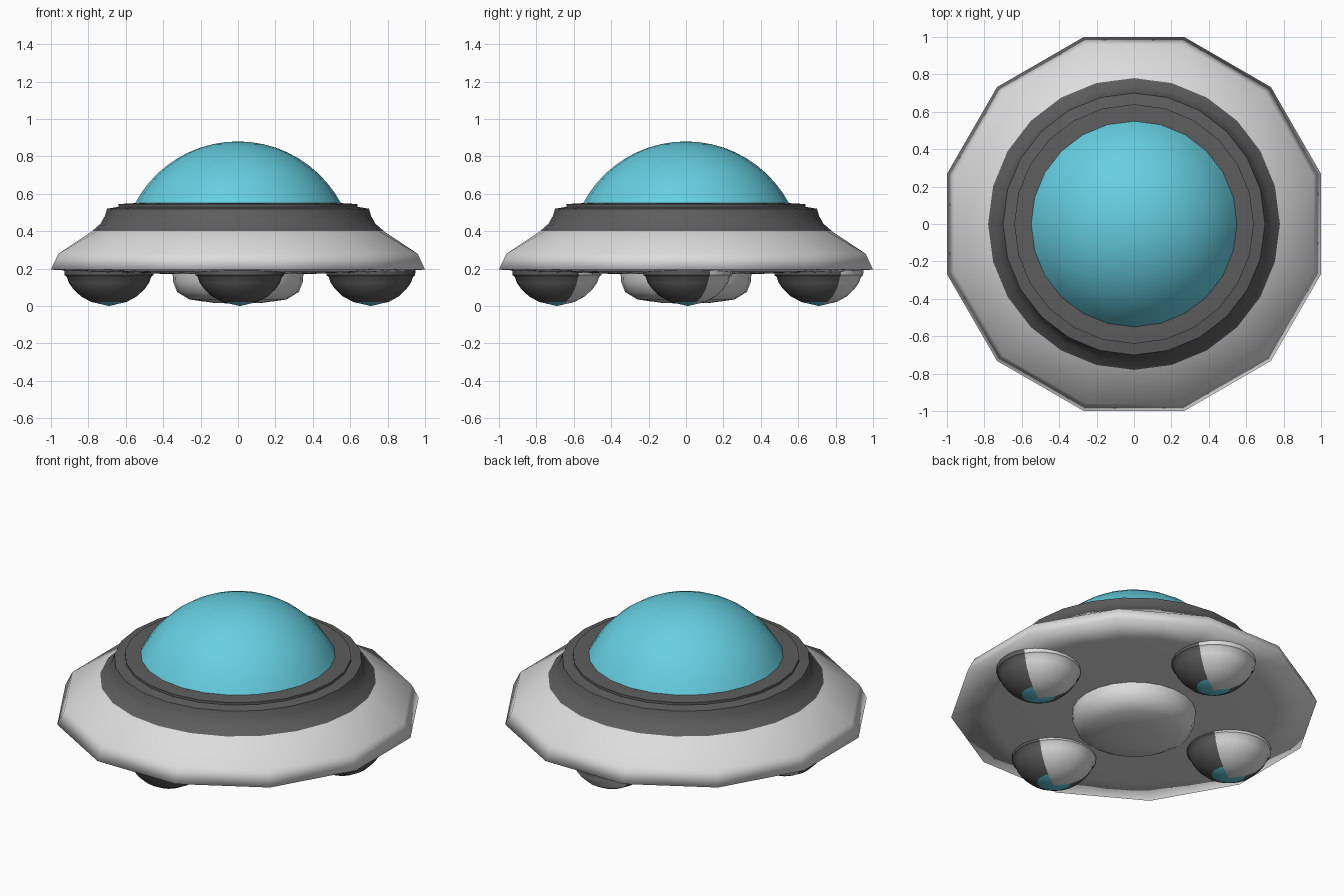
import bpy
import math

if "Cube" in bpy.data.objects:
    bpy.data.objects.remove(bpy.data.objects["Cube"])

SEG = 24
STEP = 2 * math.pi / SEG


def material(name, rgb):
    m = bpy.data.materials.new(name)
    m.diffuse_color = (*rgb, 1)
    m.use_nodes = True
    m.node_tree.nodes["Principled BSDF"].inputs["Base Color"].default_value = m.diffuse_color
    return m


light = material("light grey", (0.72, 0.72, 0.72))
dark = material("dark grey", (0.11, 0.11, 0.11))
cyan = material("cyan glass", (0.13, 0.62, 0.75))


def lathe(name, profile, mats, angle=40, loc=(0, 0, 0), twelve=(), rule=None):
    """Revolve (r, z) points listed from top to bottom; rings in `twelve` become 12-gons."""
    verts, rings, faces = [], [], []
    for i, (r, z) in enumerate(profile):
        if r == 0:
            rings.append([len(verts)] * SEG)
            verts.append((0, 0, z))
            continue
        rings.append(list(range(len(verts), len(verts) + SEG)))
        for k in range(SEG):
            rr = r * math.cos(STEP) if i in twelve and k % 2 == 0 else r
            verts.append((rr * math.cos(k * STEP), rr * math.sin(k * STEP), z))
    for a, b in zip(rings, rings[1:]):
        for k in range(SEG):
            n = (k + 1) % SEG
            faces.append(list(dict.fromkeys((a[k], b[k], b[n], a[n]))))
    me = bpy.data.meshes.new(name)
    me.from_pydata(verts, [], faces)
    me.update()
    for m in mats:
        me.materials.append(m)
    for p in me.polygons:
        p.use_smooth = True
        if rule:
            p.material_index = rule(p.center)
    me.set_sharp_from_angle(angle=math.radians(angle))
    ob = bpy.data.objects.new(name, me)
    ob.location = loc
    bpy.context.collection.objects.link(ob)
    return ob


# Saucer hull: round at the top, twelve-sided at the rim, shading runs over the rim
R = 1 / math.cos(STEP)
lathe("saucer_hull",
      [(0.78, 0.4), (0.96 * R, 0.28), (R, 0.195), (0.8, 0.182), (0.4, 0.172), (0, 0.17)],
      [light], angle=170, twelve=(1, 2))

# Dark collar between hull and dome
lathe("collar",
      [(0, 0.55), (0.55, 0.55), (0.64, 0.545), (0.64, 0.53), (0.7, 0.52),
       (0.712, 0.48), (0.735, 0.44), (0.78, 0.4)], [dark])

# Glass dome: a spherical cap
RAD, BASE, TOP = 0.623, 0.55, 0.88
full = math.acos((RAD - (TOP - BASE)) / RAD)
lathe("glass_dome",
      [(RAD * math.sin(full * i / 10), TOP - RAD + RAD * math.cos(full * i / 10))
       for i in range(11)], [cyan])

# Belly bulge
lathe("belly_bulge",
      [(0.35, 0.18), (0.347, 0.13), (0.325, 0.075), (0.26, 0.035), (0.13, 0.017), (0, 0.012)],
      [light], angle=60)


# Landing pods: light wedge at the back, dark elsewhere, cyan tip
def pod_colour(c):
    if 30 < math.degrees(math.atan2(c.y, c.x)) < 150:
        return 0
    return 2 if c.z < 0.022 else 1


for name, x, y in (("right_pod", 0.7, 0), ("back_pod", 0, 0.7),
                   ("left_pod", -0.7, 0), ("front_pod", 0, -0.7)):
    lathe(name,
          [(0.24, 0.2), (0.237, 0.165), (0.225, 0.155), (0.215, 0.125), (0.19, 0.09),
           (0.15, 0.052), (0.095, 0.022), (0, 0)],
          [light, dark, cyan], angle=40, loc=(x + 0.01, y + 0.01, 0), rule=pod_colour)
